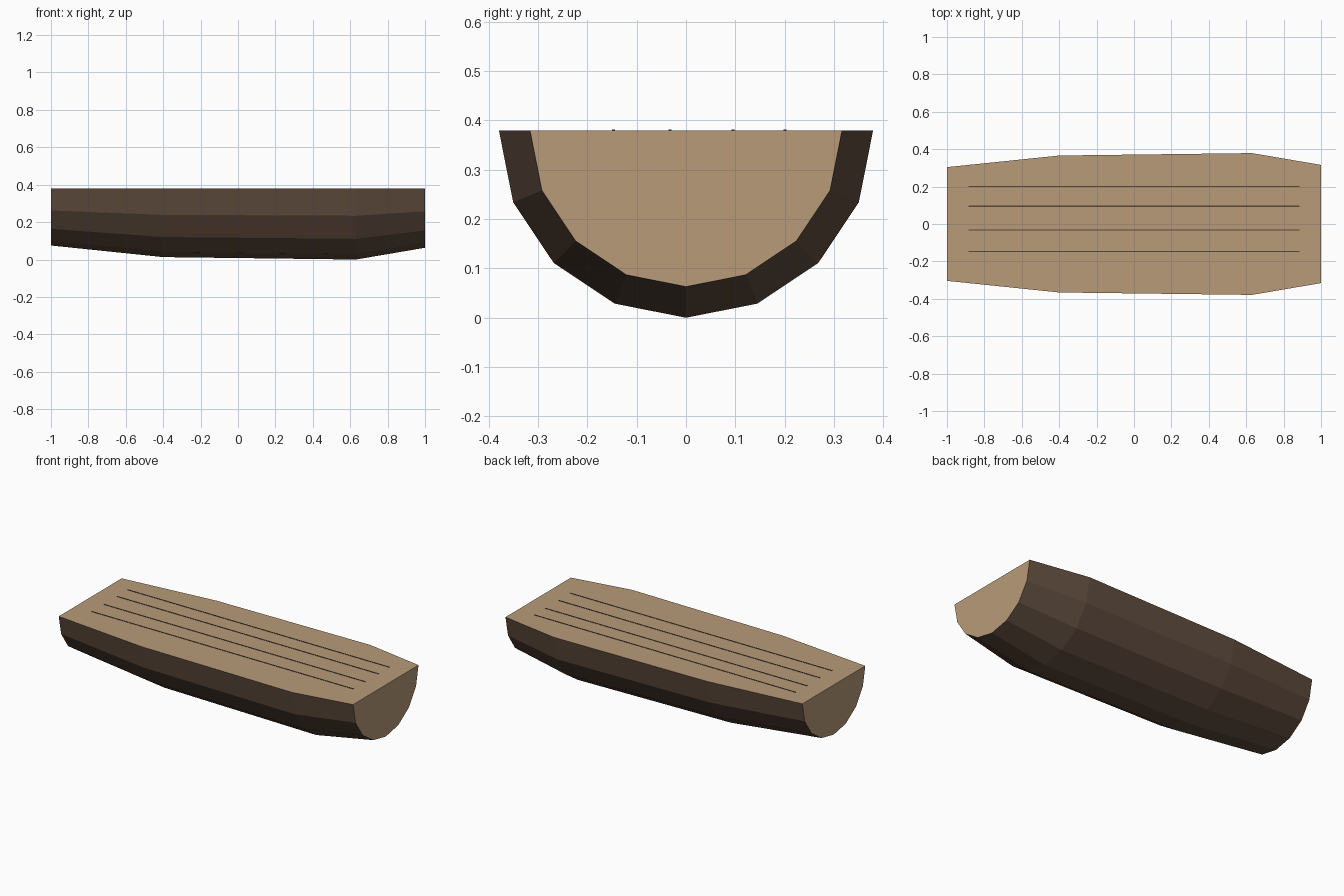
import bpy, bmesh, math

if "Cube" in bpy.data.objects:
    bpy.data.objects.remove(bpy.data.objects["Cube"])

def material(name, rgb):
    m = bpy.data.materials.new(name)
    m.diffuse_color = (*rgb, 1)
    m.use_nodes = True
    m.node_tree.nodes["Principled BSDF"].inputs["Base Color"].default_value = m.diffuse_color
    return m

bark = material("bark", (0.12, 0.075, 0.05))
wood = material("cut_wood", (0.48, 0.33, 0.19))
dark = material("grain", (0.10, 0.06, 0.04))

def make_object(name, bm, mats):
    me = bpy.data.meshes.new(name)
    bmesh.ops.recalc_face_normals(bm, faces=bm.faces[:])
    bm.to_mesh(me)
    bm.free()
    for m in mats:
        me.materials.append(m)
    ob = bpy.data.objects.new(name, me)
    bpy.context.collection.objects.link(ob)
    return ob

# Half log: half-round rings of varying radius below a flat top
TOP, SEG = 0.379, 8
sections = [(-1, 0.304), (-0.4, 0.366), (0.63, 0.379), (1, 0.316)]
bm = bmesh.new()
rings = []
for x, r in sections:
    angles = [math.pi * i / SEG for i in range(SEG + 1)]
    rings.append([bm.verts.new((x, r * math.cos(a), TOP - r * math.sin(a))) for a in angles])
for a, b in zip(rings, rings[1:]):
    for i in range(SEG):
        bm.faces.new((a[i], a[i + 1], b[i + 1], b[i]))

# Cut wood: two end caps and the flat top
cut = [bm.faces.new(rings[0]), bm.faces.new(rings[-1]),
       bm.faces.new([r[0] for r in rings] + [r[-1] for r in reversed(rings)])]
for f in cut:
    f.material_index = 1
make_object("half_log", bm, [bark, wood])

# Grain lines on the flat top
for n, y in enumerate((-0.147, -0.032, 0.095, 0.201)):
    bm = bmesh.new()
    bmesh.ops.create_cube(bm, size=1)
    bmesh.ops.scale(bm, vec=(1.77, 0.006, 0.004), verts=bm.verts)
    bmesh.ops.translate(bm, vec=(0, y, TOP), verts=bm.verts)
    make_object(f"grain_line_{n + 1}", bm, [dark])
